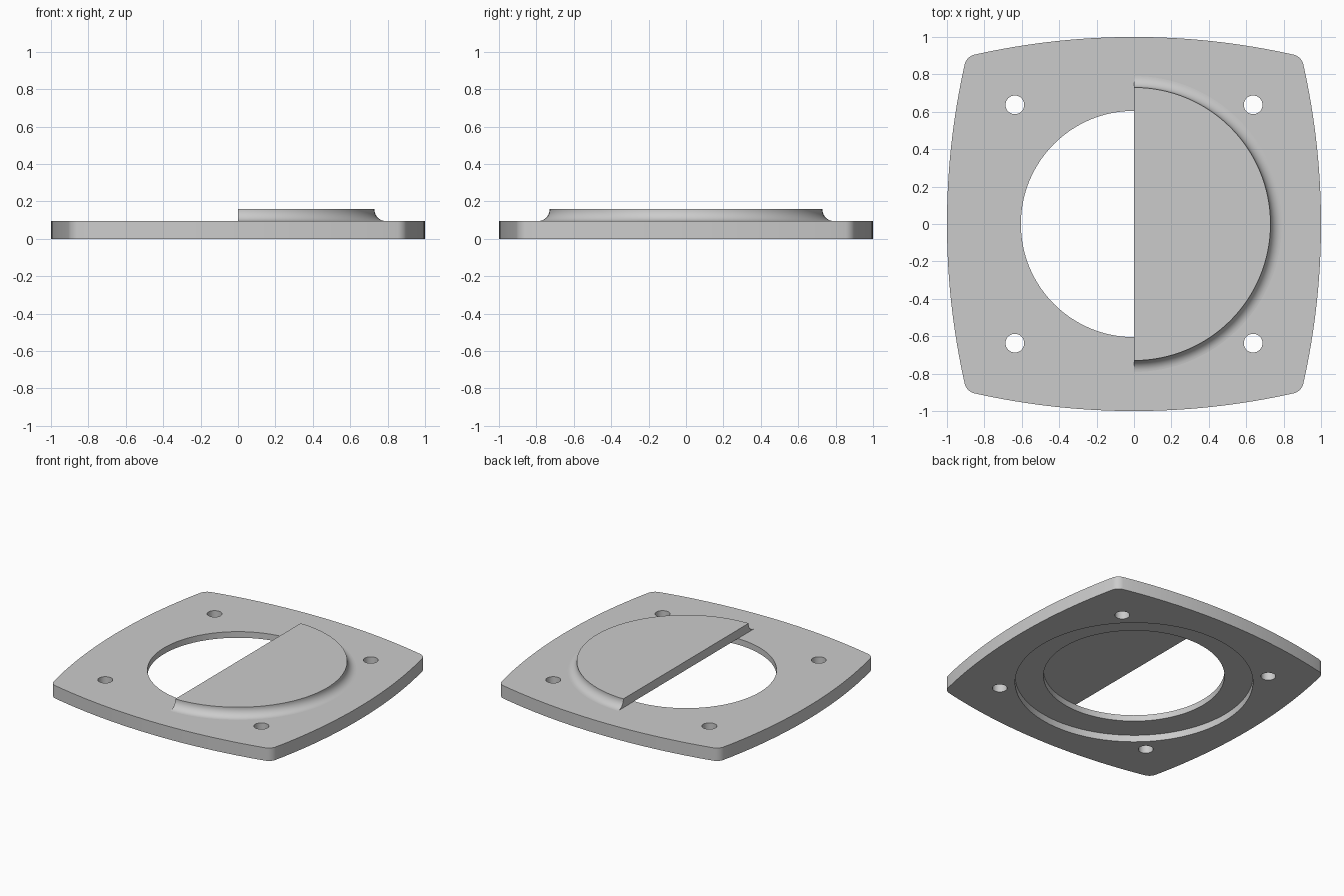
import bpy, bmesh, math
from mathutils import Matrix, Vector

cube = bpy.data.objects.get("Cube")
if cube:
    bpy.data.objects.remove(cube, do_unlink=True)

PLATE_TOP, CAP_TOP = 0.095, 0.16
RECESS_DEPTH = 0.05

grey = bpy.data.materials.new("plain_grey")
grey.use_nodes = True
grey.diffuse_color = (0.6, 0.6, 0.6, 1)
grey.node_tree.nodes["Principled BSDF"].inputs["Base Color"].default_value = grey.diffuse_color


def add_object(name, bm):
    bmesh.ops.recalc_face_normals(bm, faces=bm.faces)
    mesh = bpy.data.meshes.new(name)
    bm.to_mesh(mesh)
    bm.free()
    mesh.materials.append(grey)
    ob = bpy.data.objects.new(name, mesh)
    bpy.context.collection.objects.link(ob)
    return ob


def activate(ob):
    bpy.ops.object.select_all(action='DESELECT')
    ob.select_set(True)
    bpy.context.view_layer.objects.active = ob


def arc(cx, cy, r, start, end, steps):
    angles = [start + (end - start) * i / steps for i in range(steps + 1)]
    return [Vector((cx + r * math.cos(a), cy + r * math.sin(a))) for a in angles]


def prism(name, outline, z0, z1):
    bm = bmesh.new()
    face = bm.faces.new([bm.verts.new((p.x, p.y, z0)) for p in outline])
    top = bmesh.ops.extrude_face_region(bm, geom=[face], use_keep_orig=True)["geom"]
    verts = [v for v in top if isinstance(v, bmesh.types.BMVert)]
    bmesh.ops.translate(bm, verts=verts, vec=(0, 0, z1 - z0))
    return add_object(name, bm)


def cut(target, outline, z0, z1):
    cutter = prism("cutter", outline, z0, z1)
    cutter.hide_render = True
    mod = target.modifiers.new("cut", 'BOOLEAN')
    mod.operation, mod.solver, mod.object = 'DIFFERENCE', 'EXACT', cutter
    activate(target)
    bpy.ops.object.modifier_apply(modifier=mod.name)
    bpy.data.objects.remove(cutter, do_unlink=True)


def circle(x, y, r, steps):
    return arc(x, y, r, 0, math.tau, steps)[:-1]


# Flange outline: four bowed sides tangent to rounded corners
c, r = 0.838, 0.069
R = (2 * c * c - 2 * c + 1 - r * r) / (2 * (1 - c - r))
lean = math.asin(c / (R - r))
quarter = arc(1 - R, 0, R, -lean, lean, 24)
quarter += arc(c, c, r, lean, math.pi / 2 - lean, 8)[1:-1]
outline = []
for k in range(4):
    turn = Matrix.Rotation(k * math.pi / 2, 2)
    outline += [turn @ p for p in quarter]
flange = prism("flange_plate", outline, 0, PLATE_TOP)

# Central opening, underside recess and bolt holes
cut(flange, circle(0, 0, 0.795, 128), -0.1, RECESS_DEPTH)
cut(flange, circle(0, 0, 0.605, 128), -0.1, 0.3)
for sx in (-1, 1):
    for sy in (-1, 1):
        cut(flange, circle(sx * 0.637, sy * 0.637, 0.05, 32), -0.1, 0.3)

# Half-round cap with a concave flared rim
fillet = CAP_TOP - PLATE_TOP - 0.004
rim = arc(0.73 + fillet, PLATE_TOP + fillet, fillet, math.pi, 1.5 * math.pi, 10)
profile = [Vector((0, CAP_TOP)), Vector((0.73, CAP_TOP))] + rim + [Vector((0, PLATE_TOP))]
bm = bmesh.new()
verts = [bm.verts.new((0, -p.x, p.y)) for p in profile]
edges = [bm.edges.new(pair) for pair in zip(verts, verts[1:])]
bmesh.ops.spin(bm, geom=verts + edges, cent=(0, 0, 0), axis=(0, 0, 1),
               angle=math.pi, steps=64, use_duplicate=False)
bmesh.ops.remove_doubles(bm, verts=bm.verts, dist=0.0001)
bmesh.ops.holes_fill(bm, edges=[e for e in bm.edges if e.is_boundary], sides=0)
cap = add_object("half_round_cap", bm)

for ob in (flange, cap):
    activate(ob)
    bpy.ops.object.shade_smooth_by_angle(angle=math.radians(30))
